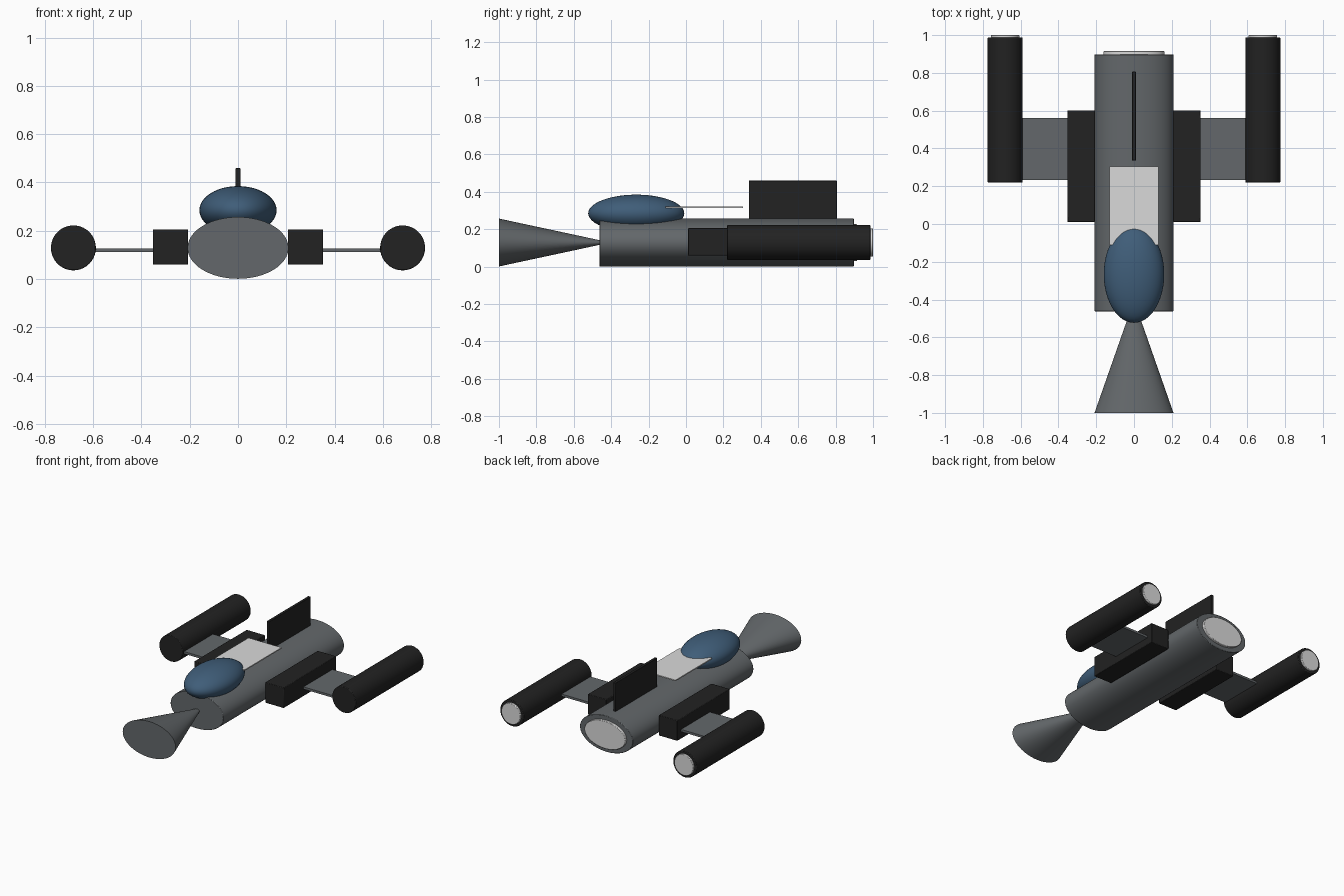
import bpy, math

if "Cube" in bpy.data.objects:
    bpy.data.objects.remove(bpy.data.objects["Cube"])


def material(name, rgb):
    m = bpy.data.materials.new(name)
    m.diffuse_color = (*rgb, 1)
    m.use_nodes = True
    m.node_tree.nodes["Principled BSDF"].inputs["Base Color"].default_value = m.diffuse_color
    return m


GREY = material("hull grey", (0.125, 0.137, 0.145))
DARK = material("dark metal", (0.016, 0.016, 0.016))
BLUE = material("canopy blue", (0.050, 0.110, 0.190))
WHITE = material("light panel", (0.70, 0.70, 0.70))
CZ = 0.129  # height of the hull axis


def finish(name, mat, bevel=0.0):
    o = bpy.context.object
    o.name = name
    o.data.materials.append(mat)
    bpy.ops.object.transform_apply(location=False, rotation=True, scale=True)
    if bevel:
        b = o.modifiers.new("edge", 'BEVEL')
        b.width, b.segments, b.limit_method = bevel, 2, 'ANGLE'
        b.angle_limit = math.radians(50)
    bpy.ops.object.shade_smooth_by_angle(angle=math.radians(35))
    return o


def box(name, mat, x, y, z, bevel=0.0):
    bpy.ops.mesh.primitive_cube_add(size=1, location=[sum(r) / 2 for r in (x, y, z)])
    bpy.context.object.scale = [abs(r[1] - r[0]) for r in (x, y, z)]
    return finish(name, mat, bevel)


def tube(name, mat, x, y, rx, rz, tip=1.0, bevel=0.0):
    """Elliptic cylinder or cone along y; tip scales the rear radius."""
    bpy.ops.mesh.primitive_cone_add(vertices=64, radius1=1, radius2=tip, depth=y[1] - y[0],
                                    location=(x, sum(y) / 2, CZ),
                                    rotation=(-math.pi / 2, 0, 0))
    bpy.context.object.scale = (rx, rz, 1)
    return finish(name, mat, bevel)


# Hull, flared nose and rear exhaust
tube("hull", GREY, 0, (-0.462, 0.897), 0.209, 0.128, bevel=0.003)
tube("nose_cone", GREY, 0, (-1.0, -0.41), 0.209, 0.128, tip=0.01)
tube("hull_exhaust", WHITE, 0, (0.88, 0.915), 0.161, 0.098, bevel=0.003)

# Canopy, spine panel and tail fin
bpy.ops.mesh.primitive_uv_sphere_add(segments=48, ring_count=24, radius=1,
                                     location=(0, -0.266, 0.285))
bpy.context.object.scale = (0.16, 0.257, 0.1)
finish("canopy", BLUE)
box("spine_panel", WHITE, (-0.13, 0.13), (-0.11, 0.304), (0.313, 0.321))
box("tail_fin", DARK, (-0.01, 0.01), (0.336, 0.807), (0.24, 0.46), 0.003)

# Side pods, wings and engines on both sides
for side, s in (("left", -1), ("right", 1)):
    box(side + "_pod", DARK, (s * 0.207, s * 0.353), (0.01, 0.602), (0.06, 0.206), 0.004)
    box(side + "_wing", GREY, (s * 0.3, s * 0.65), (0.234, 0.56), (0.111, 0.127))
    tube(side + "_engine", DARK, s * 0.682, (0.219, 0.987), 0.093, 0.093, bevel=0.004)
    tube(side + "_engine_exhaust", WHITE, s * 0.682, (0.97, 1.0), 0.075, 0.075, bevel=0.003)
